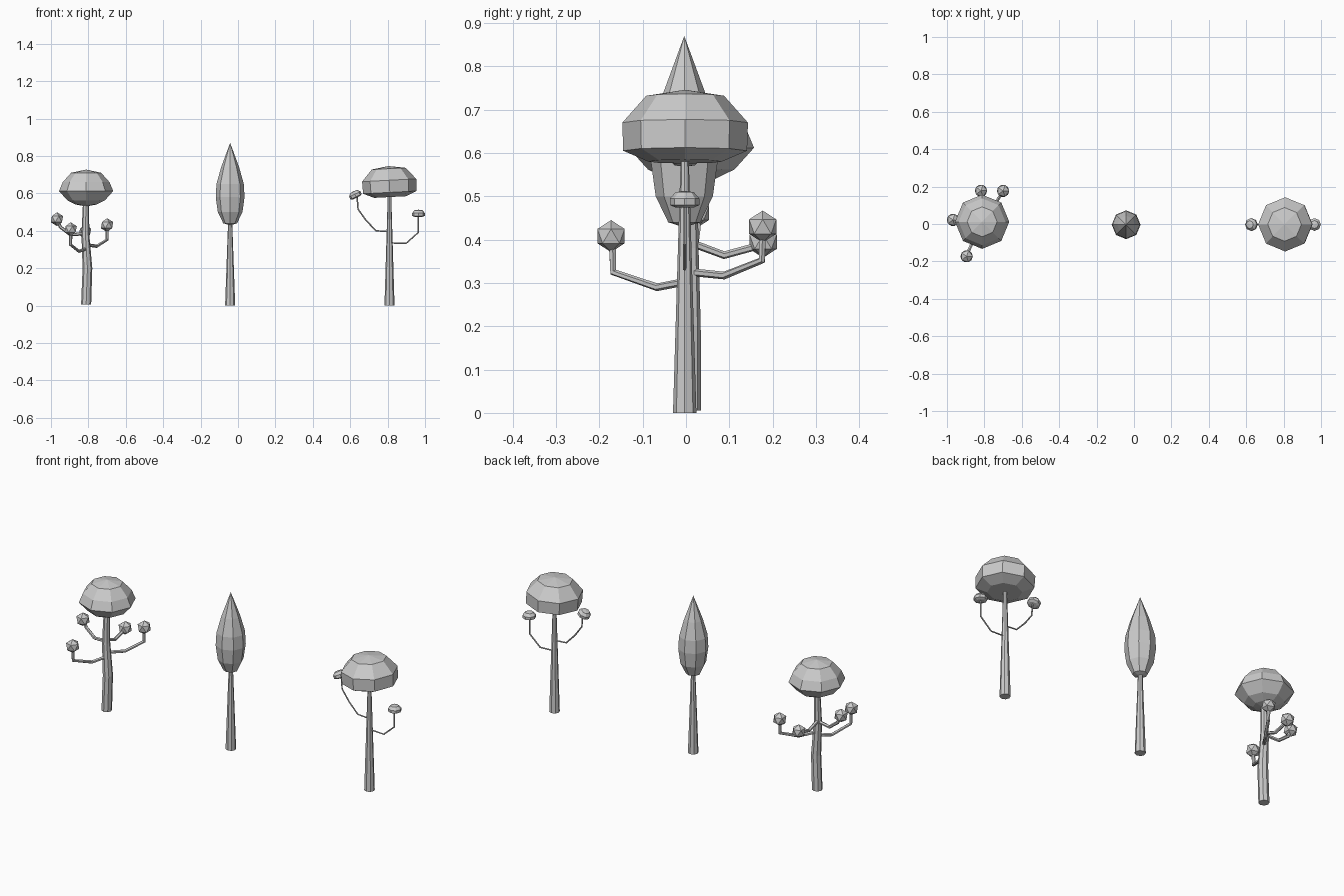
import bpy, bmesh, math
from mathutils import Vector, Matrix

if "Cube" in bpy.data.objects:
    bpy.data.objects.remove(bpy.data.objects["Cube"])


def finish(bm, name):
    bmesh.ops.recalc_face_normals(bm, faces=bm.faces)
    me = bpy.data.meshes.new(name)
    bm.to_mesh(me)
    bm.free()
    ob = bpy.data.objects.new(name, me)
    bpy.context.collection.objects.link(ob)
    return ob


def tube(name, pts, radii, sides):
    """Capped faceted tube swept along a path."""
    bm = bmesh.new()
    pts = [Vector(p) for p in pts]
    if not isinstance(radii, (list, tuple)):
        radii = [radii] * len(pts)
    ref = Vector((1, 0, 0)) if abs((pts[-1] - pts[0]).normalized().z) > 0.9 else Vector((0.1, 0.1, 1))
    rings = []
    for i, p in enumerate(pts):
        d = Vector()
        if i > 0:
            d += (p - pts[i - 1]).normalized()
        if i < len(pts) - 1:
            d += (pts[i + 1] - p).normalized()
        if i == 0 and abs(d.z) > 0.9:
            d = Vector((0, 0, 1))
        d.normalize()
        u = (ref - d * ref.dot(d)).normalized()
        v = d.cross(u)
        ref = u
        rings.append([bm.verts.new(p + radii[i] * (u * math.cos(a) + v * math.sin(a)))
                      for a in (2 * math.pi * k / sides for k in range(sides))])
    for a, b in zip(rings, rings[1:]):
        for k in range(sides):
            n = (k + 1) % sides
            bm.faces.new((a[k], a[n], b[n], b[k]))
    bm.faces.new(rings[0])
    bm.faces.new(rings[-1])
    return finish(bm, name)


def lathe(name, centre, profile, sides=8, scale=1.0, tilt=0.0):
    """Faceted crown: rings of (radius, z) closed by poles at both ends."""
    bm = bmesh.new()
    rings = []
    for r, z in profile:
        if r == 0:
            rings.append([bm.verts.new((0, 0, z))] * sides)
        else:
            rings.append([bm.verts.new((r * math.cos(a), r * math.sin(a), z))
                          for a in (2 * math.pi * k / sides for k in range(sides))])
    for a, b in zip(rings, rings[1:]):
        for k in range(sides):
            n = (k + 1) % sides
            bm.faces.new(dict.fromkeys((a[k], a[n], b[n], b[k])))
    bm.transform(Matrix.Translation(centre) @ Matrix.Rotation(tilt, 4, 'Y') @ Matrix.Scale(scale, 4))
    return finish(bm, name)


def ball(name, centre, r):
    bm = bmesh.new()
    bmesh.ops.create_icosphere(bm, subdivisions=1, radius=r, matrix=Matrix.Translation(centre))
    return finish(bm, name)


# Left tree: bent trunk, domed crown, four branches with leaf balls
tube("left_trunk", [(-.812, .008, 0.005), (-.805, .008, .20), (-.816, .008, .38), (-.812, .01, .57)],
     [.027, .026, .021, .016], 8)
lathe("left_crown", (-.812, .012, 0),
      [(0, .53), (.055, .54), (.10, .562), (.145, .612), (.125, .66), (.08, .71), (0, .727)])
left_branches = [
    [(-.81, .01, .325), (-.755, .088, .317), (-.70, .175, .352), (-.70, .177, .42)],
    [(-.815, -.005, .302), (-.85, -.067, .29), (-.895, -.168, .325), (-.895, -.17, .39)],
    [(-.82, .01, .393), (-.818, .088, .364), (-.818, .165, .385), (-.818, .18, .40)],
    [(-.82, .01, .385), (-.895, .02, .378), (-.95, .025, .42), (-.962, .025, .45)],
]
left_balls = [(-.70, .177, .43), (-.895, -.173, .408), (-.818, .178, .395), (-.968, .022, .462)]
for i, (path, c) in enumerate(zip(left_branches, left_balls), 1):
    tube(f"left_branch_{i}", path, .009, 6)
    ball(f"left_leaf_ball_{i}", c, .037)

# Middle tree: tapered trunk and slim pointed crown
tube("middle_trunk", [(-.042, -.003, 0), (-.042, -.003, .45)], [.027, .011], 8)
lathe("middle_crown", (-.042, -.004, 0),
      [(0, .428), (.037, .44), (.066, .50), (.077, .58), (.073, .65), (.048, .74), (0, .87)])

# Right tree: tapered trunk, broad flat crown, thin branches with small tufts
tube("right_trunk", [(.81, -.003, 0), (.81, -.003, .60)], [.027, .009], 8)
flat_crown = [(0, -.078), (.085, -.078), (.143, -.053), (.145, .012), (.09, .074), (0, .088)]
lathe("right_crown", (.809, -.002, .658), flat_crown, tilt=math.radians(-3))
right_branches = [
    [(.805, -.003, .395), (.738, -.003, .40), (.685, -.003, .455), (.642, -.003, .515), (.636, -.003, .59)],
    [(.815, -.003, .335), (.898, -.003, .332), (.963, -.003, .39), (.963, -.003, .485)],
]
right_tufts = [((.626, -.003, .593), -25), ((.965, -.003, .492), 0)]
for i, (path, (c, t)) in enumerate(zip(right_branches, right_tufts), 1):
    tube(f"right_branch_{i}", path, .004, 6)
    lathe(f"right_tuft_{i}", c, flat_crown, scale=.235, tilt=math.radians(t))
